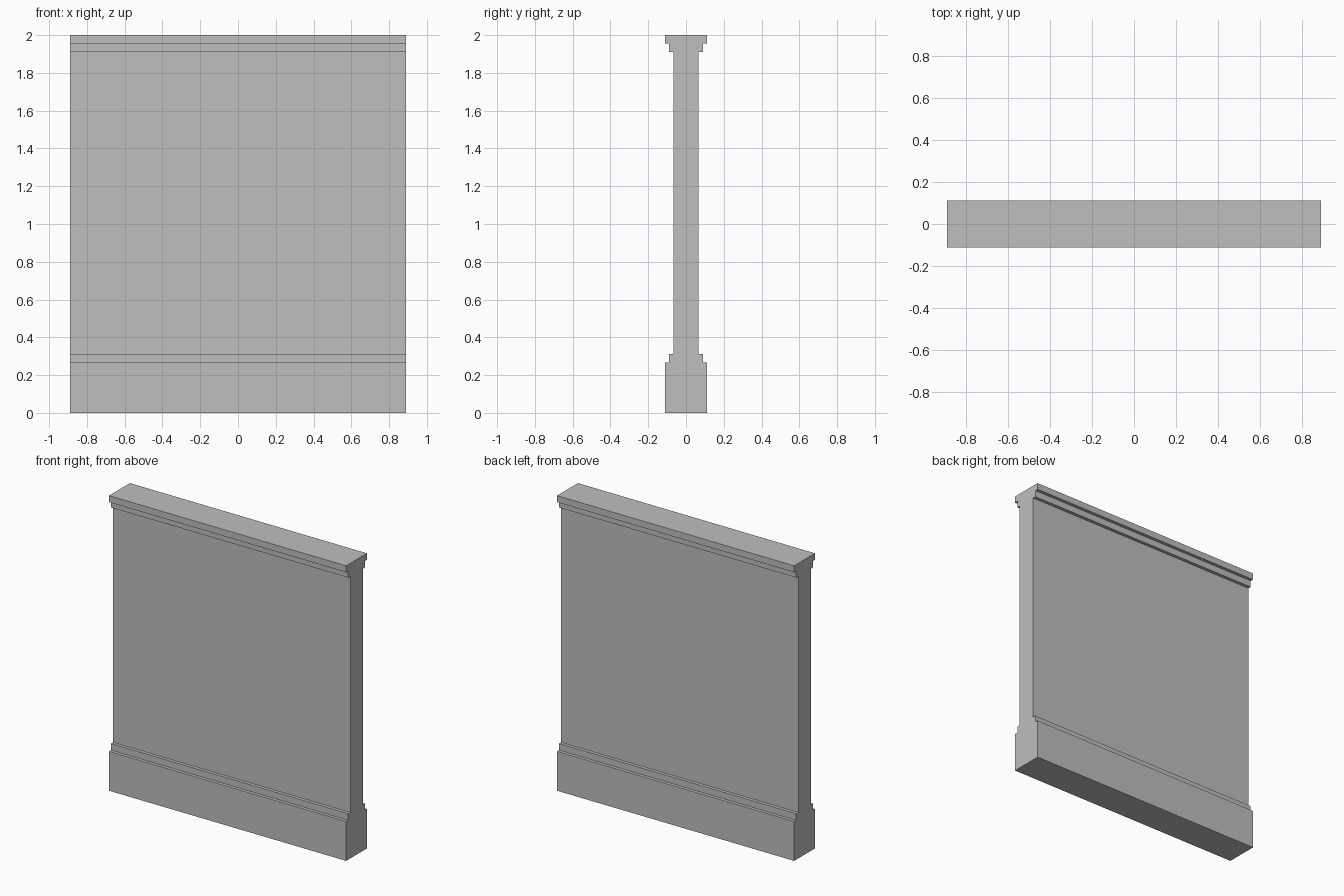
import bpy
import bmesh

cube = bpy.data.objects.get("Cube")
if cube:
    bpy.data.objects.remove(cube, do_unlink=True)

# Plain grey stone
GREY = (0.52, 0.52, 0.52, 1.0)
stone = bpy.data.materials.new("grey_stone")
stone.use_nodes = True
stone.diffuse_color = GREY
stone.node_tree.nodes["Principled BSDF"].inputs["Base Color"].default_value = GREY

UNIT = 2 / 45          # module shared by all mouldings
HALF_WIDTH = 20 * UNIT

# Half section as (depth, height) in modules: plinth, step, wall, step, cap
half = [(2.5, 0), (2.5, 6), (2, 6), (2, 7), (1.5, 7),
        (1.5, 43), (2, 43), (2, 44), (2.5, 44), (2.5, 45)]
section = half + [(-y, z) for y, z in reversed(half)]

# Sweep the mirrored section along the wall's length
bm = bmesh.new()
end = bm.faces.new([bm.verts.new((-HALF_WIDTH, y * UNIT, z * UNIT)) for y, z in section])
swept = bmesh.ops.extrude_face_region(bm, geom=[end], use_keep_orig=True)["geom"]
verts = [g for g in swept if isinstance(g, bmesh.types.BMVert)]
bmesh.ops.translate(bm, verts=verts, vec=(2 * HALF_WIDTH, 0, 0))
bmesh.ops.recalc_face_normals(bm, faces=bm.faces)

mesh = bpy.data.meshes.new("wall_with_plinth_and_cap")
bm.to_mesh(mesh)
bm.free()
mesh.materials.append(stone)
wall = bpy.data.objects.new("wall_with_plinth_and_cap", mesh)
bpy.context.collection.objects.link(wall)
